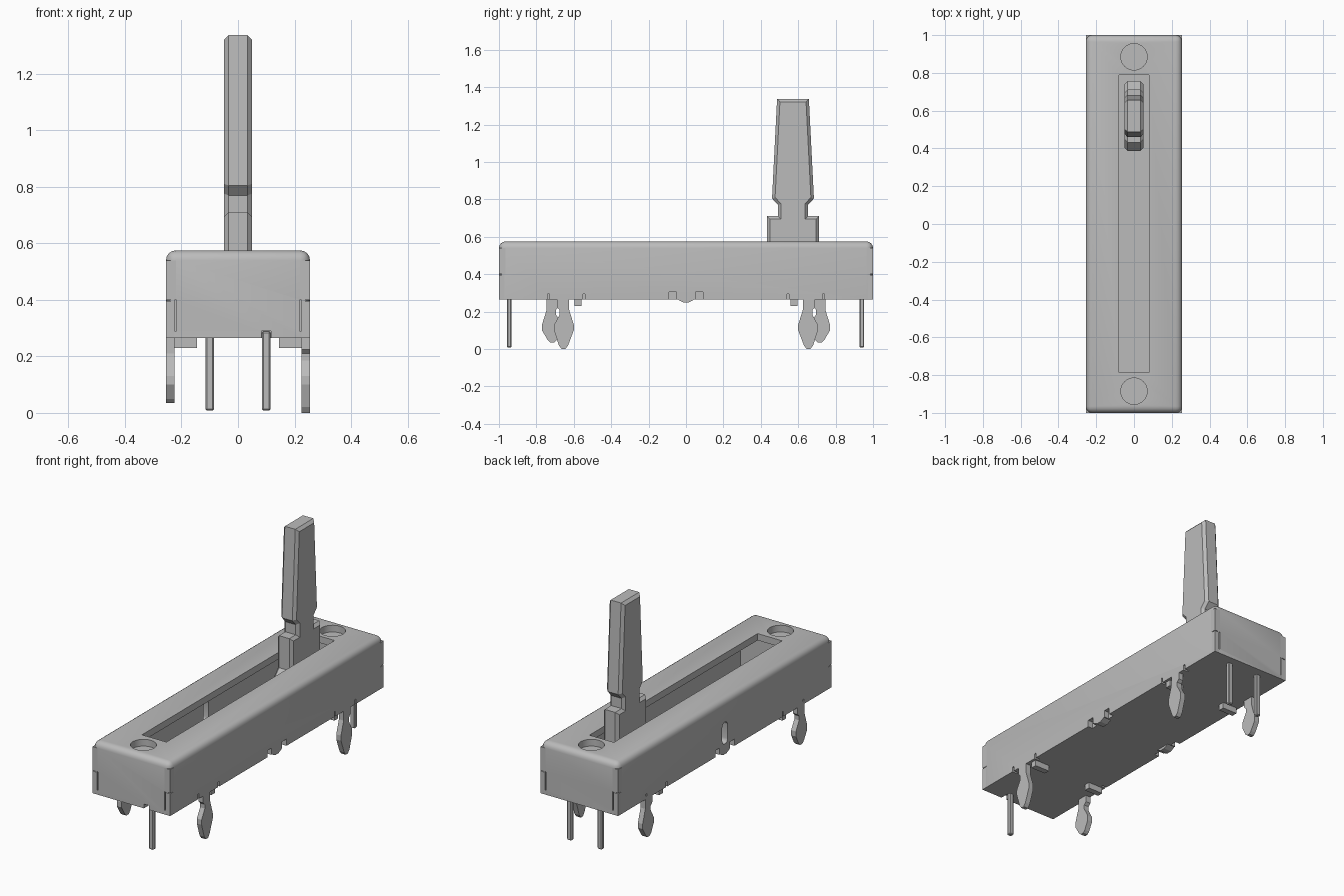
import bpy, bmesh, math

cube = bpy.data.objects.get("Cube")
if cube:
    bpy.data.objects.remove(cube)

grey = bpy.data.materials.new("light grey")
grey.use_nodes = True
grey.diffuse_color = (0.5, 0.5, 0.5, 1)
grey.node_tree.nodes["Principled BSDF"].inputs["Base Color"].default_value = (0.5, 0.5, 0.5, 1)


def finish(name, bm):
    bmesh.ops.recalc_face_normals(bm, faces=bm.faces)
    mesh = bpy.data.meshes.new(name)
    bm.to_mesh(mesh)
    bm.free()
    mesh.materials.append(grey)
    obj = bpy.data.objects.new(name, mesh)
    bpy.context.collection.objects.link(obj)
    return obj


def box(name, x, y, z, bevel=0, pick=None, segments=1):
    """Box from (min, max) ranges, optionally bevelling the picked edges."""
    bm = bmesh.new()
    bmesh.ops.create_cube(bm, size=1)
    for v in bm.verts:
        v.co = [r[0] + (c + 0.5) * (r[1] - r[0]) for c, r in zip(v.co, (x, y, z))]
    if bevel:
        edges = [e for e in bm.edges if pick is None or pick(e)]
        bmesh.ops.bevel(bm, geom=edges, offset=bevel, segments=segments,
                        profile=0.5, affect='EDGES')
    return finish(name, bm)


def plate(name, profile, x0, x1, bevel=0):
    """Extrude a (y, z) profile along x, chamfering the two outlines."""
    bm = bmesh.new()
    face = bm.faces.new([bm.verts.new((x0, y, z)) for y, z in profile])
    out = bmesh.ops.extrude_face_region(bm, geom=[face])
    for v in out["geom"]:
        if isinstance(v, bmesh.types.BMVert):
            v.co.x = x1
    if bevel:
        rims = [e for e in bm.edges if abs(e.verts[0].co.x - e.verts[1].co.x) < 1e-5]
        bmesh.ops.bevel(bm, geom=rims, offset=bevel, segments=1, affect='EDGES')
    return finish(name, bm)


def cylinder(name, x, y, z, radius, depth):
    bm = bmesh.new()
    bmesh.ops.create_cone(bm, cap_ends=True, segments=32, radius1=radius,
                          radius2=radius, depth=depth)
    bmesh.ops.translate(bm, verts=bm.verts, vec=(x, y, z))
    return finish(name, bm)


def cut(target, cutter):
    mod = target.modifiers.new("cut", 'BOOLEAN')
    mod.operation = 'DIFFERENCE'
    mod.solver = 'EXACT'
    mod.object = cutter
    bpy.context.view_layer.objects.active = target
    bpy.ops.object.modifier_apply(modifier=mod.name)
    bpy.data.objects.remove(cutter)


def span(sign, a, b):
    return tuple(sorted((sign * a, sign * b)))


BASE, TOP = 0.265, 0.575

# Housing with rounded top and corners
housing = box("housing", (-0.255, 0.255), (-1, 1), (BASE, TOP), 0.035,
              lambda e: max(v.co.z for v in e.verts) > 0.5, 4)

# Cavity, lever slot and screw holes
cut(housing, box("cavity_cutter", (-0.21, 0.21), (-0.81, 0.81), (0.285, 0.535)))
cut(housing, box("slot_cutter", (-0.08, 0.08), (-0.785, 0.79), (0.5, 0.7)))
for s in (-1, 1):
    cut(housing, cylinder("screw_hole_cutter", 0, s * 0.885, 0.585, 0.07, 0.1))

# Oblong window in one long wall
cut(housing, box("window_cutter", (-0.3, -0.19), (-0.025, 0.025), (0.31, 0.44), 0.024,
                 lambda e: abs(e.verts[0].co.x - e.verts[1].co.x) > 0.05, 4))

# Notches along the lower edges of the long walls
for sx in (-1, 1):
    for sy in (-1, 1):
        for y, w, h in ((0.07, 0.02, 0.04), (0.545, 0.006, 0.03), (0.735, 0.006, 0.03)):
            cut(housing, box("notch_cutter", span(sx, 0.225, 0.3),
                             (sy * y - w, sy * y + w), (0.2, BASE + h)))

# Notch around the front pin
cut(housing, box("pin_notch_cutter", (0.083, 0.117), (-1.1, -0.94), (0.2, 0.29)))

for sx in (-1, 1):
    for sy in (-1, 1):
        # Folded corner ears, with slits beside them
        box("corner_ear", span(sx, 0.22, 0.255), span(sy, 0.965, 1), (0.4, 0.54))
        box("corner_post", span(sx, 0.225, 0.255), span(sy, 0.97, 1), (BASE, 0.396))
        cut(housing, box("slit_cutter", span(sx, 0.217, 0.224), span(sy, 0.97, 1.1),
                         (0.29, 0.4)))
        # Bent locking tabs under the housing
        box("locking_tab", span(sx, 0.145, 0.24), span(sy, 0.56, 0.595), (0.23, 0.27))

    # Middle crimp tab
    crimp = [(-0.05, 0.275), (-0.04, 0.262), (-0.015, 0.25),
             (0.015, 0.25), (0.04, 0.262), (0.05, 0.275)]
    plate("crimp_tab", crimp, sx * 0.255, sx * 0.205)

# Snap-in legs, swapped in direction on the two long sides
leg = [(0.625, 0.28), (0.625, 0.21), (0.6, 0.13), (0.6, 0.1), (0.63, 0.02),
       (0.645, 0), (0.665, 0), (0.68, 0.02), (0.705, 0.1), (0.705, 0.13),
       (0.675, 0.185), (0.675, 0.21), (0.69, 0.225), (0.69, 0.28)]
for sy in (-1, 1):
    plate("left_snap_leg", [(sy * y, z) for y, z in leg], 0.224, 0.255)
    plate("right_snap_leg", [(sy * (1.37 - y), max(z, 0.035 + z * 0.7) if z < 0.1 else z)
                             for y, z in leg], -0.255, -0.224)

# Terminal pins with chamfered tips
for name, x, y, top in (("front_pin", 0.1, -0.945, 0.288),
                        ("back_left_pin", 0.1, 0.94, 0.28),
                        ("back_right_pin", -0.1, 0.94, 0.28)):
    box(name, (x - 0.015, x + 0.015), (y - 0.013, y + 0.013), (0.008, top), 0.005)

# Lever: wide foot inside the slot, neck and tapered blade
half = [(0.185, 0.286), (0.185, 0.47), (0.14, 0.52), (0.14, 0.71), (0.08, 0.71),
        (0.08, 0.77), (0.112, 0.805), (0.085, 1.337)]
centre = 0.572
profile = [(centre + y, z) for y, z in half] + [(centre - y, z) for y, z in reversed(half)]
plate("lever", profile, -0.05, 0.05, 0.016)

# Smooth only the rounded housing
bpy.ops.object.select_all(action='DESELECT')
housing.select_set(True)
bpy.context.view_layer.objects.active = housing
bpy.ops.object.shade_smooth_by_angle(angle=math.radians(35))
